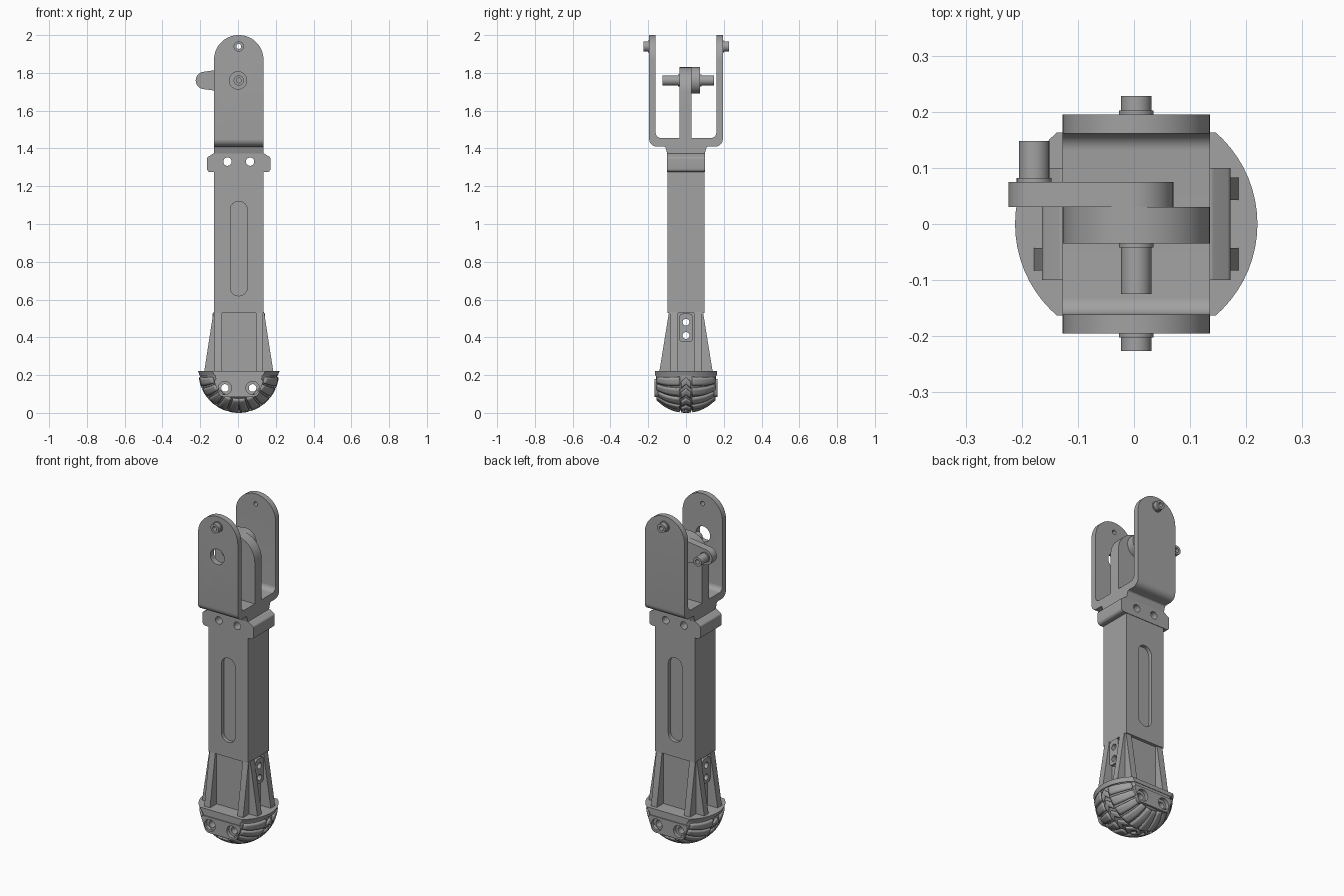
import bpy, bmesh, math
from math import sin, cos, pi, radians, sqrt
from mathutils import Vector

cube = bpy.data.objects.get("Cube")
if cube:
    bpy.data.objects.remove(cube, do_unlink=True)

grey = bpy.data.materials.new("mid grey")
grey.use_nodes = True
COLOUR = (0.36, 0.36, 0.36, 1)
grey.diffuse_color = COLOUR
grey.node_tree.nodes["Principled BSDF"].inputs["Base Color"].default_value = COLOUR

CX = 0.004          # centre line of the shaft
HW = 0.131          # half width of the shaft


def finish(name, bm):
    bmesh.ops.recalc_face_normals(bm, faces=bm.faces)
    mesh = bpy.data.meshes.new(name)
    bm.to_mesh(mesh)
    bm.free()
    mesh.materials.append(grey)
    ob = bpy.data.objects.new(name, mesh)
    bpy.context.collection.objects.link(ob)
    return ob


def activate(ob):
    bpy.ops.object.select_all(action='DESELECT')
    ob.select_set(True)
    bpy.context.view_layer.objects.active = ob


def prism(name, pts, axis, a, b):
    """Extrude a 2D outline along x (points are y,z) or y (points are x,z)."""
    bm = bmesh.new()
    place = (lambda p: (a, p[0], p[1])) if axis == 'x' else (lambda p: (p[0], a, p[1]))
    face = bm.faces.new([bm.verts.new(place(p)) for p in pts])
    ext = bmesh.ops.extrude_face_region(bm, geom=[face])
    move = Vector((b - a, 0, 0)) if axis == 'x' else Vector((0, b - a, 0))
    bmesh.ops.translate(bm, vec=move, verts=[v for v in ext['geom'] if isinstance(v, bmesh.types.BMVert)])
    return finish(name, bm)


def fillet(corners, steps=8):
    """Round the corners of an outline given as (u, v, radius)."""
    out, n = [], len(corners)
    for i, (u, v, r) in enumerate(corners):
        p = Vector((u, v))
        if not r:
            out.append(p)
            continue
        d1 = (Vector(corners[i - 1][:2]) - p).normalized()
        d2 = (Vector(corners[(i + 1) % n][:2]) - p).normalized()
        half = d1.angle(d2) / 2
        t = r / math.tan(half)
        c = p + (d1 + d2).normalized() * (r / sin(half))
        s, e = p + d1 * t - c, p + d2 * t - c
        sweep = s.angle_signed(e)
        for k in range(steps + 1):
            w = -sweep * k / steps
            out.append(c + Vector((s.x * cos(w) - s.y * sin(w), s.x * sin(w) + s.y * cos(w))))
    return out


def rect(u0, u1, v0, v1, r=0, steps=8):
    return fillet([(u0, v0, r), (u1, v0, r), (u1, v1, r), (u0, v1, r)], steps)


def circle(u, v, r, n=32):
    return [(u + r * cos(2 * pi * k / n), v + r * sin(2 * pi * k / n)) for k in range(n)]


def rod(name, x, z, r, y0, y1):
    return prism(name, circle(x, z, r), 'y', y0, y1)


def boolean(ob, cutter, op='DIFFERENCE'):
    activate(ob)
    mod = ob.modifiers.new("cut", 'BOOLEAN')
    mod.operation, mod.object, mod.solver = op, cutter, 'EXACT'
    bpy.ops.object.modifier_apply(modifier=mod.name)
    bpy.data.objects.remove(cutter, do_unlink=True)


# fork: U profile trimmed to a round-topped outline
half = [(0.195, 2.02, 0), (0.195, 1.41, 0.04), (0.11, 1.41, 0.01), (0.097, 1.365, 0)]
inner = [(0.161, 1.455, 0.03), (0.161, 2.02, 0)]
fork = prism("fork", fillet([(-y, z, r) for y, z, r in half] + half[::-1]
                            + [(y, z, r) for y, z, r in inner[::-1]]
                            + [(-y, z, r) for y, z, r in inner]), 'x', CX - 0.2, CX + 0.2)
boolean(fork, prism("outline", fillet([(CX - HW, 1.3, 0), (CX + HW, 1.3, 0),
        (CX + HW, 2.0, 0.13), (CX - HW, 2.0, 0.13)], 16), 'y', -0.3, 0.3), 'INTERSECT')
boolean(fork, rod("hole", 0, 1.76, 0.046, -0.3, -0.1))
boolean(fork, rod("hole", CX, 1.94, 0.013, -0.3, 0.3))


def hollow_pin(name, x, z, y0, y1):
    """Tubular pin starting at y0 with a thin collar at its root."""
    s = 1 if y1 > y0 else -1
    for part, r, end in ((name, 0.027, y1), (name + "_collar", 0.031, y0 + s * 0.007)):
        ob = rod(part, x, z, r, y0, end)
        boolean(ob, rod("bore", x, z, 0.013, y0 - 0.05, y0 + 0.15) if s > 0
                else rod("bore", x, z, 0.013, y0 - 0.15, y0 + 0.05))


hollow_pin("front_fork_pin", CX, 1.94, -0.195, -0.226)
hollow_pin("back_fork_pin", CX, 1.94, 0.195, 0.228)

# centre lug between the fork plates
prism("centre_lug", fillet([(CX - HW, 1.43, 0), (CX + HW, 1.43, 0),
      (CX + HW, 1.83, 0.13), (CX - HW, 1.83, 0.13)], 16), 'y', -0.035, 0.03)
hollow_pin("lug_pin", CX, 1.76, -0.035, -0.125)

# crank arm: hull of two circles
arm_x, hub_r, end_r = -0.178, 0.07, 0.046
tilt = math.acos((hub_r - end_r) / -arm_x)
arm = []
for k in range(25):
    w = -(pi - tilt) + 2 * (pi - tilt) * k / 24
    arm.append((hub_r * cos(w), 1.76 + hub_r * sin(w)))
for k in range(17):
    w = pi - tilt + 2 * tilt * k / 16
    arm.append((arm_x + end_r * cos(w), 1.76 + end_r * sin(w)))
prism("crank_arm", arm, 'y', 0.03, 0.075)
hollow_pin("crank_pin", arm_x, 1.76, 0.075, 0.148)

# clip around the top of the shaft
clip = prism("clip", fillet([(CX - 0.168, 1.275, 0.018), (CX + 0.168, 1.275, 0.018),
             (CX + 0.168, 1.352, 0.012), (CX + 0.135, 1.373, 0.012),
             (CX - 0.135, 1.373, 0.012), (CX - 0.168, 1.352, 0.012)]), 'y', -0.1, 0.1)
for x in (-0.06, 0.06):
    boolean(clip, rod("hole", x + CX, 1.33, 0.022, -0.3, 0.3))

# shaft with a slot recess front and back
shaft = prism("shaft", rect(CX - HW, CX + HW, 0.53, 1.285), 'y', -0.097, 0.097)
for s in (-1, 1):
    boolean(shaft, prism("slot", rect(CX - 0.045, CX + 0.045, 0.62, 1.12, 0.044, 12),
                         'y', s * 0.075, s * 0.2))

# ankle core with side lugs and flared corner ribs
core = prism("ankle_core", rect(CX - 0.115, CX + 0.115, 0.2, 0.535), 'y', -0.078, 0.078)
lugs = [prism("side_lug", rect(-0.037, 0.037, 0.375, 0.525, 0.02), 'x',
              CX + s * 0.1, CX + s * 0.138) for s in (-1, 1)]
for ob in [core] + lugs:
    for z in (0.41, 0.48):
        boolean(ob, prism("hole", circle(0, z, 0.018), 'x', -0.3, 0.3))
for sx in (-1, 1):
    for sy in (-1, 1):
        prism("front_back_rib", [(sy * 0.05, 0.2), (sy * 0.14, 0.2), (sy * 0.14, 0.225),
              (sy * 0.09, 0.535), (sy * 0.05, 0.535)], 'x', CX + sx * 0.09, CX + sx * 0.128)
        prism("side_rib", [(CX + sx * 0.1, 0.2), (CX + sx * 0.182, 0.2), (CX + sx * 0.182, 0.225),
              (CX + sx * 0.134, 0.535), (CX + sx * 0.1, 0.535)], 'y', sy * 0.043, sy * 0.083)

# foot: rounded core and rim, flattened front and back
FR, FZ = 0.213, 0.213


def clipped(name, bm, planes):
    for co, no in planes:
        bmesh.ops.bisect_plane(bm, geom=bm.verts[:] + bm.edges[:] + bm.faces[:],
                               plane_co=co, plane_no=no, clear_outer=True)
        bmesh.ops.holes_fill(bm, edges=[e for e in bm.edges if e.is_boundary])
    return finish(name, bm)


flats = [((0, s * 0.16, 0), (0, s, 0)) for s in (-1, 1)]
bm = bmesh.new()
bmesh.ops.create_uvsphere(bm, u_segments=48, v_segments=24, radius=0.203)
bmesh.ops.translate(bm, vec=(CX, 0, FZ), verts=bm.verts)
foot = clipped("foot_core", bm, flats + [((0, 0, 0.215), (0, 0, 1))])
bm = bmesh.new()
bmesh.ops.create_cone(bm, cap_ends=True, segments=64, radius1=0.207, radius2=0.216, depth=0.024)
bmesh.ops.translate(bm, vec=(CX, 0, 0.21), verts=bm.verts)
clipped("foot_rim", bm, [((0, s * 0.163, 0), (0, s, 0)) for s in (-1, 1)])

# bolt bosses and counterbored through holes
bosses = [prism("bolt_boss", fillet([(CX - 0.1, 0.085, 0.03), (CX + 0.1, 0.085, 0.03),
          (CX + 0.135, 0.18, 0.015), (CX - 0.135, 0.18, 0.015)]), 'y', s * 0.12, s * 0.166)
          for s in (-1, 1)]
for ob in [foot] + bosses:
    for x in (-0.073, 0.073):
        boolean(ob, rod("hole", CX + x, 0.132, 0.02, -0.3, 0.3))
        for s in (-1, 1):
            boolean(ob, rod("counterbore", CX + x, 0.132, 0.035, s * 0.145, s * 0.3))


def tread(name, theta, width, y0, y1, slope, n=10):
    """Raised pad on the sole, measured by angle about the y axis."""
    bm = bmesh.new()
    rows = []
    for i in range(n + 1):
        y = y0 + (y1 - y0) * i / n
        rho = sqrt(FR * FR - y * y)
        row = []
        for k in range(4):
            w = radians(theta + width * (k / 3 - 0.5) + slope * abs(y))
            row.append(bm.verts.new((CX + rho * cos(w), y, FZ - rho * sin(w))))
        rows.append(row)
    for a, b in zip(rows, rows[1:]):
        for k in range(3):
            bm.faces.new((a[k], a[k + 1], b[k + 1], b[k]))
    ob = finish(name, bm)
    for v in ob.data.vertices:   # keep the pads under the rim
        v.co.z = min(v.co.z, 0.205)
    centre = Vector((CX, 0, FZ))
    if ob.data.polygons[0].normal.dot(ob.data.polygons[0].center - centre) < 0:
        ob.data.flip_normals()
    mod = ob.modifiers.new("thickness", 'SOLIDIFY')
    mod.thickness, mod.offset = 0.014, -1


for i in range(5):
    t = 12 + 17 * i
    for side in (0, 1):
        theta, lean = (180 - t, -1) if side else (t, 1)
        for s in (-1, 1):
            tread("sole_tread", theta, 13.5, s * 0.034, s * 0.156, lean * 25)
        tread("sole_chevron", theta, 10, -0.026, 0.026, lean * 250)

for ob in bpy.context.collection.objects:
    if ob.type == 'MESH' and ob.data.materials and ob.data.materials[0] == grey:
        activate(ob)
        bpy.ops.object.shade_smooth_by_angle(angle=radians(30))
